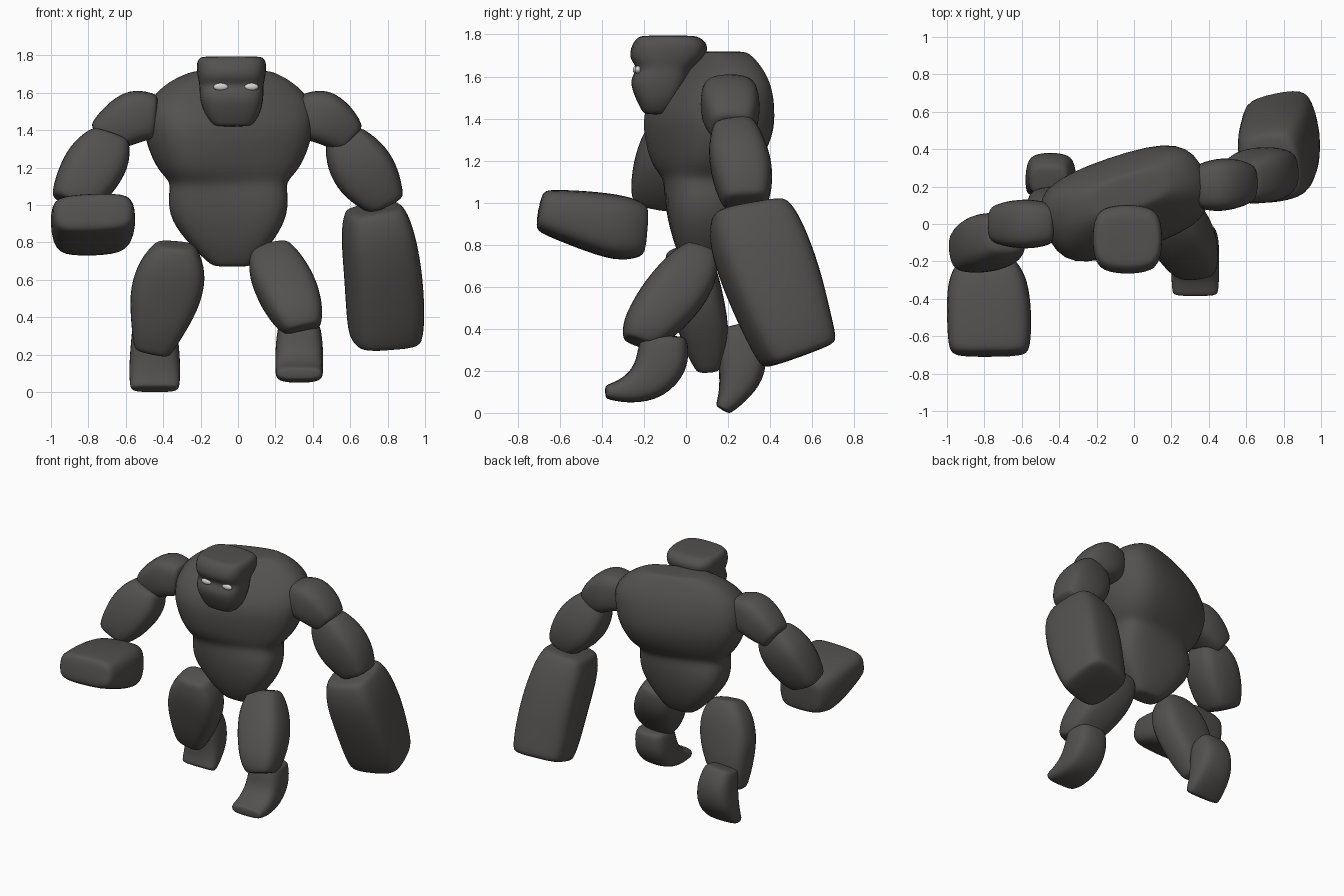
import bpy, bmesh, math
from mathutils import Vector, Matrix


def material(name, rgb):
    m = bpy.data.materials.new(name)
    m.diffuse_color = (*rgb, 1)
    return m


STONE = material("dark stone", (0.088, 0.083, 0.079))
GLOW = material("pale eye", (0.62, 0.64, 0.65))


def evaluated_box(ob):
    bpy.context.view_layer.update()
    me = ob.evaluated_get(bpy.context.evaluated_depsgraph_get()).data
    cs = [v.co for v in me.vertices]
    return (Vector([min(c[i] for c in cs) for i in range(3)]),
            Vector([max(c[i] for c in cs) for i in range(3)]))


def loft(name, rings, box, side=(1, 0, 0), axis=None, chamfer=0.38):
    """Rounded block through rings (x, y, z, half width, half depth, turn), fitted to box."""
    rings = [list(r) + [0] * (6 - len(r)) for r in rings]
    mix = lambda a, b, t: [p + (q - p) * t for p, q in zip(a, b)]
    # support rings keep the ends blocky
    first, last = mix(rings[0], rings[1], .18), mix(rings[-1], rings[-2], .18)
    rings = [rings[0], first] + rings[1:-1] + [last, rings[-1]]
    for e in (0, -1):
        rings[e][3] *= .88
        rings[e][4] *= .88
    pts = [Vector(r[:3]) for r in rings]
    bm = bmesh.new()
    loops = []
    k = 1 - chamfer
    shape = [(1, -k), (1, k), (k, 1), (-k, 1), (-1, k), (-1, -k), (-k, -1), (k, -1)]
    for i, r in enumerate(rings):
        t = Vector(axis) if axis else pts[min(i + 1, len(pts) - 1)] - pts[max(i - 1, 0)]
        t.normalize()
        u = Vector(side)
        u = (u - t * u.dot(t)).normalized()
        u = Matrix.Rotation(math.radians(r[5]), 3, t) @ u
        v = t.cross(u)
        loops.append([bm.verts.new(pts[i] + u * a * r[3] + v * b * r[4]) for a, b in shape])
    for a, b in zip(loops, loops[1:]):
        for j in range(8):
            n = (j + 1) % 8
            bm.faces.new((a[j], a[n], b[n], b[j]))
    bm.faces.new(loops[0])
    bm.faces.new(loops[-1])
    bmesh.ops.recalc_face_normals(bm, faces=bm.faces)
    for f in bm.faces:
        f.smooth = True
    me = bpy.data.meshes.new(name)
    bm.to_mesh(me)
    bm.free()
    me.materials.append(STONE)
    ob = bpy.data.objects.new(name, me)
    bpy.context.collection.objects.link(ob)
    sub = ob.modifiers.new("rounding", 'SUBSURF')
    sub.levels = sub.render_levels = 2
    # stretch the cage so the rounded surface fills the wanted box
    lo, hi = evaluated_box(ob)
    for vert in me.vertices:
        for i in range(3):
            s = (vert.co[i] - lo[i]) / (hi[i] - lo[i])
            vert.co[i] = box[i][0] + s * (box[i][1] - box[i][0])
    me.update()
    return ob


UP = (0, 0, 1)

# torso: hips, waist crease and twisted chest
loft("torso", [
    (-.04, .08, .67, .10, .07, 0),
    (-.05, .08, .78, .20, .13, 0),
    (-.06, .08, .92, .30, .17, 2),
    (-.06, .08, 1.05, .31, .18, 6),
    (-.06, .08, 1.12, .29, .17, 12),
    (-.06, .09, 1.18, .36, .22, 18),
    (-.06, .11, 1.32, .42, .26, 20),
    (-.06, .11, 1.44, .44, .26, 20),
    (-.05, .14, 1.56, .43, .21, 20),
    (-.05, .16, 1.66, .33, .14, 20),
    (-.04, .17, 1.72, .20, .09, 20)],
    ((-.50, .40), (-.20, .42), (.67, 1.72)), axis=UP)

# head: jaw, eye recess, brow and flat crown
head = loft("head", [
    (-.03, -.135, 1.42, .10, .06),
    (-.03, -.13, 1.49, .15, .10),
    (-.035, -.125, 1.585, .17, .14),
    (-.035, -.10, 1.635, .165, .115),
    (-.035, -.09, 1.68, .178, .175),
    (-.035, -.075, 1.75, .185, .175),
    (-.035, -.085, 1.79, .165, .13)],
    ((-.22, .15), (-.265, .10), (1.42, 1.795)), axis=UP)

# right arm, swung back
loft("right_upper_arm", [
    (.34, .20, 1.46, .12, .12),
    (.46, .21, 1.47, .145, .15),
    (.55, .22, 1.41, .135, .13),
    (.63, .22, 1.34, .10, .09)],
    ((.33, .66), (.07, .35), (1.29, 1.61)), side=(0, 1, 0))
loft("right_forearm", [
    (.60, .22, 1.39, .10, .09),
    (.66, .24, 1.26, .145, .15),
    (.72, .27, 1.12, .15, .15),
    (.80, .28, .99, .11, .09)],
    ((.47, .88), (.11, .41), (.96, 1.41)), side=(0, 1, 0))
loft("right_fist", [
    (.73, .32, .99, .15, .17),
    (.75, .35, .85, .19, .215),
    (.78, .43, .62, .20, .215),
    (.79, .50, .40, .20, .19),
    (.79, .55, .27, .185, .17)],
    ((.555, .995), (.115, .71), (.22, 1.02)), side=(1, .1, .35), chamfer=.32)

# left arm, swung forward
loft("left_upper_arm", [
    (-.42, .0, 1.46, .11, .12),
    (-.54, .0, 1.47, .135, .15),
    (-.64, .0, 1.41, .13, .13),
    (-.74, .0, 1.34, .10, .09)],
    ((-.78, -.43), (-.13, .13), (1.29, 1.61)), side=(0, 1, 0))
loft("left_forearm", [
    (-.69, -.05, 1.39, .09, .09),
    (-.74, -.07, 1.27, .135, .15),
    (-.81, -.11, 1.12, .13, .14),
    (-.87, -.14, 1.01, .10, .10)],
    ((-.99, -.58), (-.26, .06), (.96, 1.41)), side=(0, 1, 0))
loft("left_fist", [
    (-.80, -.21, .87, .14, .11),
    (-.79, -.32, .88, .20, .145),
    (-.78, -.50, .92, .21, .125),
    (-.78, -.70, .96, .20, .09)],
    ((-1.0, -.55), (-.71, -.18), (.73, 1.06)), side=(1, 0, .04), chamfer=.32)

# right leg, stepping forward
loft("right_thigh", [
    (.19, .06, .80, .10, .07),
    (.22, .01, .68, .15, .13),
    (.29, -.08, .53, .16, .14),
    (.34, -.17, .40, .13, .11),
    (.36, -.20, .33, .09, .07)],
    ((.06, .45), (-.30, .15), (.30, .81)))
loft("right_shin_and_foot", [
    (.33, -.115, .37, .11, .10),
    (.33, -.12, .25, .125, .12),
    (.33, -.18, .16, .125, .10),
    (.33, -.275, .12, .125, .06),
    (.33, -.37, .115, .12, .03)],
    ((.20, .455), (-.385, .01), (.05, .37)))

# left leg, trailing behind
loft("left_thigh", [
    (-.34, -.01, .79, .10, .09),
    (-.35, .02, .68, .17, .13),
    (-.39, .06, .53, .19, .13),
    (-.43, .10, .36, .14, .12),
    (-.46, .11, .22, .09, .06)],
    ((-.575, -.18), (-.10, .20), (.19, .81)))
loft("left_shin_and_foot", [
    (-.45, .23, .42, .10, .08),
    (-.44, .265, .30, .12, .11),
    (-.44, .265, .18, .13, .10),
    (-.44, .22, .08, .13, .06),
    (-.44, .18, .02, .125, .035)],
    ((-.58, -.31), (.145, .38), (0.0, .43)))

# eyes: thin ovals seated in the recess below the brow
bpy.context.view_layer.update()
for label, x in (("right", .07), ("left", -.092)):
    hit, loc, normal, _ = head.ray_cast(Vector((x, -2, 1.632)), Vector((0, 1, 0)))
    y = loc.y if hit else -.23
    bpy.ops.mesh.primitive_uv_sphere_add(segments=16, ring_count=8, radius=1, location=(x, y, 1.632))
    eye = bpy.context.object
    eye.name = label + "_eye"
    eye.scale = (.04, .016, .02)
    bpy.ops.object.shade_smooth()
    eye.data.materials.append(GLOW)
